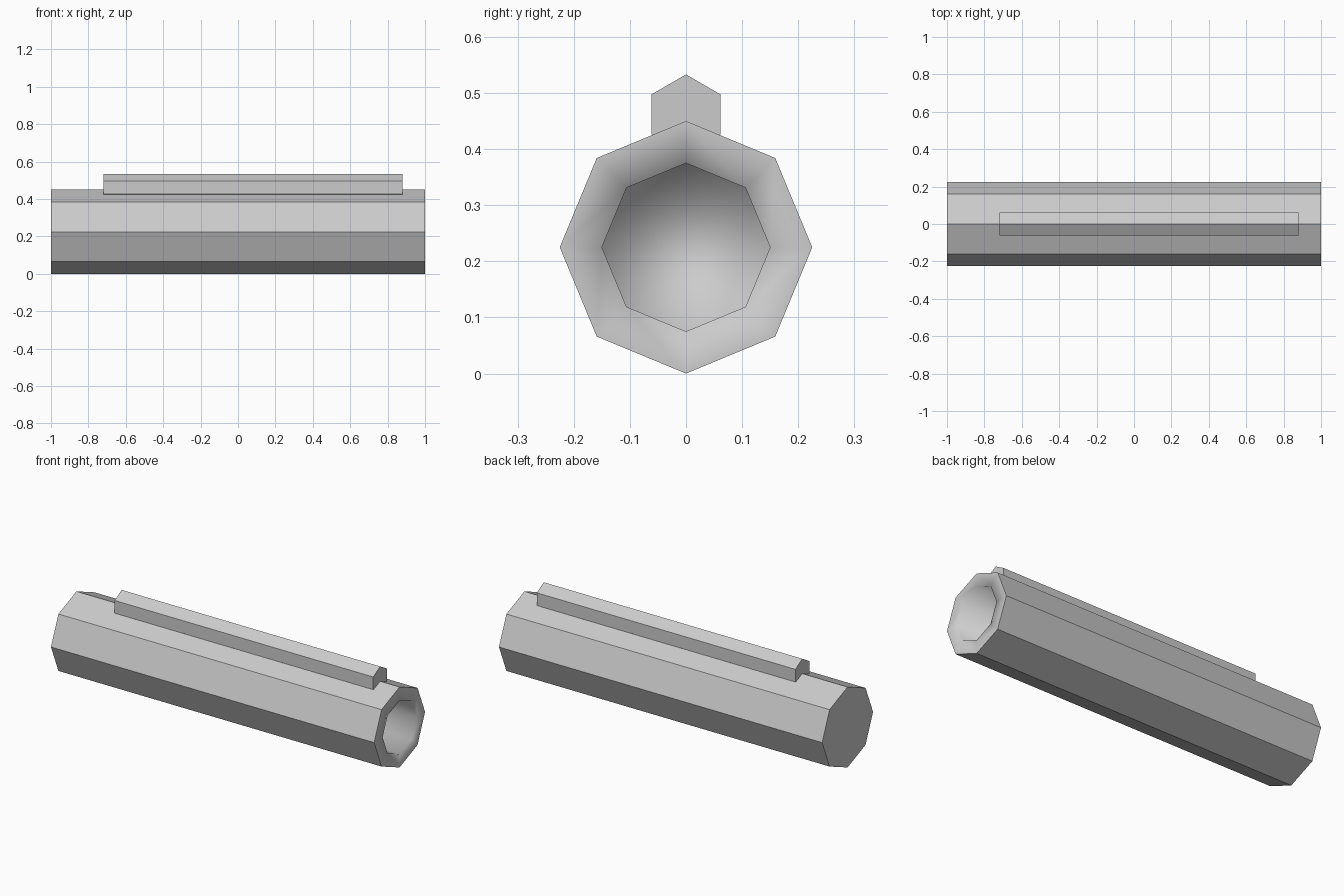
import bpy, bmesh, math

if "Cube" in bpy.data.objects:
    bpy.data.objects.remove(bpy.data.objects["Cube"])


def ring(bm, x, radius, sides, zc):
    # Regular polygon in the YZ plane with a corner pointing straight up
    return [bm.verts.new((x,
                          radius * math.sin(2 * math.pi * i / sides),
                          zc + radius * math.cos(2 * math.pi * i / sides)))
            for i in range(sides)]


def bridge(bm, a, b, smooth=False):
    n = len(a)
    for i in range(n):
        f = bm.faces.new((a[i], a[(i + 1) % n], b[(i + 1) % n], b[i]))
        f.smooth = smooth


def finish(bm, name):
    bmesh.ops.recalc_face_normals(bm, faces=bm.faces[:])
    mesh = bpy.data.meshes.new(name)
    bm.to_mesh(mesh)
    bm.free()
    obj = bpy.data.objects.new(name, mesh)
    bpy.context.collection.objects.link(obj)
    return obj


# Octagonal tube: closed at the left, smooth-shaded blind bore at the right
bm = bmesh.new()
back = ring(bm, -1.0, 0.225, 8, 0.225)
front = ring(bm, 1.0, 0.225, 8, 0.225)
mouth = ring(bm, 1.0, 0.15, 8, 0.225)
floor = ring(bm, 0.6, 0.15, 8, 0.225)
bm.faces.new(back)
bridge(bm, back, front)
bridge(bm, front, mouth, True)
bridge(bm, mouth, floor, True)
bm.faces.new(floor).smooth = True
finish(bm, "tube_body")

# Hexagonal bar partly sunk into the top ridge
bm = bmesh.new()
left = ring(bm, -0.72, 0.071, 6, 0.462)
right = ring(bm, 0.88, 0.071, 6, 0.462)
bm.faces.new(left)
bm.faces.new(right)
bridge(bm, left, right)
finish(bm, "top_bar")
